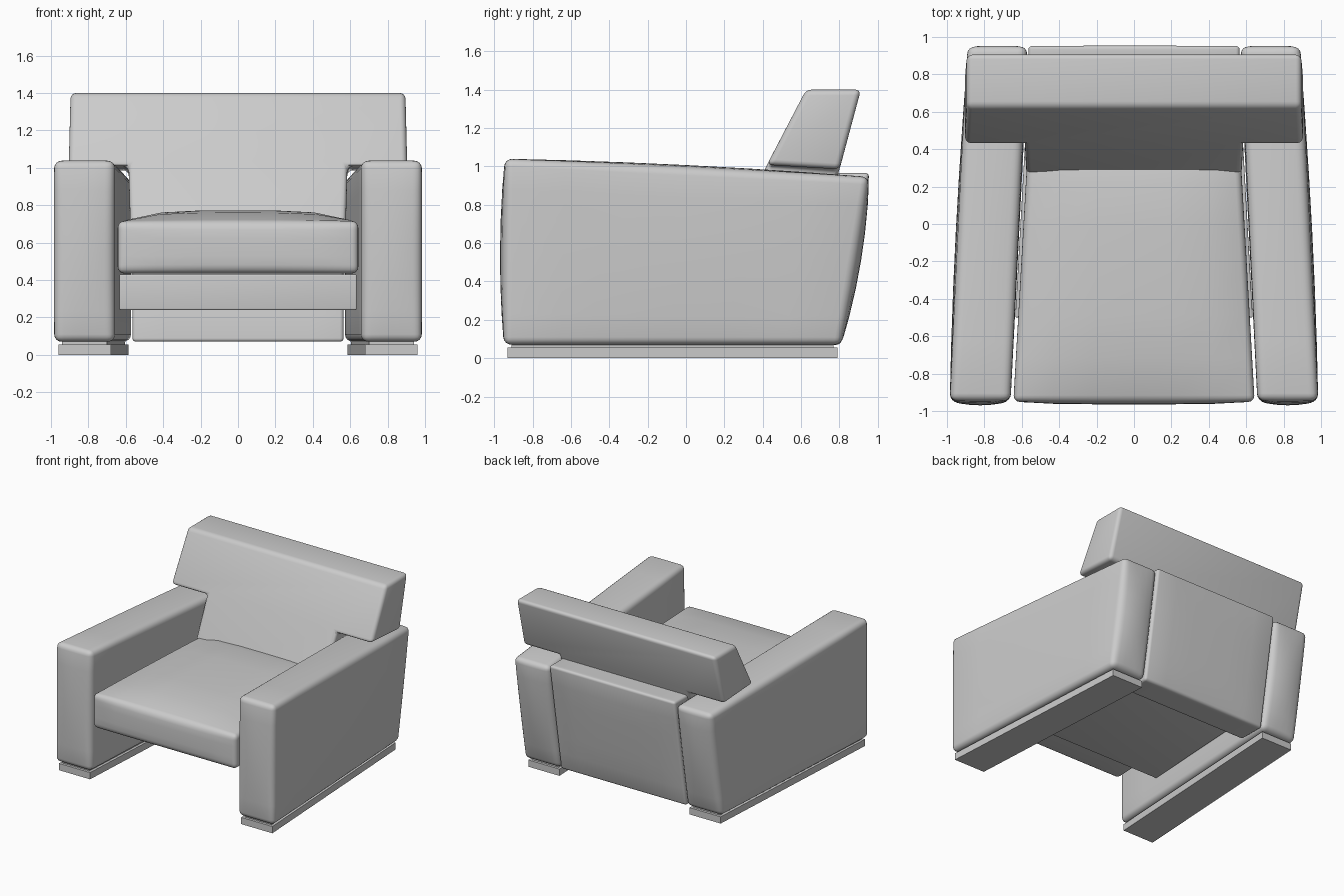
import bpy, bmesh, math
from mathutils import Vector

if "Cube" in bpy.data.objects:
    bpy.data.objects.remove(bpy.data.objects["Cube"])


def finish(name, bm, bevel, segments=4, mirror=False):
    """Round the hard edges, shade and link the part."""
    bmesh.ops.recalc_face_normals(bm, faces=bm.faces[:])
    if bevel:
        hard = [e for e in bm.edges if e.calc_face_angle(0) > math.radians(40)]
        bmesh.ops.bevel(bm, geom=hard, offset=bevel, segments=segments,
                        profile=0.5, affect='EDGES', clamp_overlap=True)
    me = bpy.data.meshes.new(name)
    bm.to_mesh(me)
    bm.free()
    ob = bpy.data.objects.new(name, me)
    bpy.context.collection.objects.link(ob)
    bpy.ops.object.select_all(action='DESELECT')
    ob.select_set(True)
    bpy.context.view_layer.objects.active = ob
    bpy.ops.object.shade_smooth_by_angle(angle=math.radians(35))
    if mirror:
        ob.modifiers.new("Mirror", 'MIRROR')
    return ob


def block(name, front, back, bevel=0.0, bulge=None, power=2, cuts=5, mirror=False):
    """Tapered block; front/back = (x0, x1, y_bottom, y_top, z_bottom, z_top).
    bulge = pillow offset for faces keyed by (axis, side)."""
    bm = bmesh.new()
    bmesh.ops.create_cube(bm, size=2)
    if bulge:
        bmesh.ops.subdivide_edges(bm, edges=bm.edges[:], cuts=cuts, use_grid_fill=True)
    for v in bm.verts:
        u = v.co.copy()
        p = Vector()
        for sx in (-1, 1):
            for sy, d in ((-1, front), (1, back)):
                for sz in (-1, 1):
                    w = (1 + sx * u.x) * (1 + sy * u.y) * (1 + sz * u.z) / 8
                    p += w * Vector((d[(sx + 1) // 2], d[2 + (sz + 1) // 2],
                                     d[4 + (sz + 1) // 2]))
        for (axis, side), amount in (bulge or {}).items():
            if abs(u[axis] - side) < 1e-4:
                a, b = [u[i] for i in range(3) if i != axis]
                p[axis] += side * amount * (1 - abs(a) ** power) * (1 - abs(b) ** power)
        v.co = p
    return finish(name, bm, bevel, mirror=mirror)


# Arms: toed in towards the back, top sloping down, padded faces
block("arm", (0.66, 0.985, -0.95, -0.945, 0.07, 1.04),
      (0.57, 0.89, 0.81, 0.955, 0.07, 0.945), bevel=0.04,
      bulge={(0, 1): 0.015, (1, -1): 0.022, (1, 1): 0.03, (2, 1): 0.014}, mirror=True)

# Plinth foot under each arm
block("foot", (0.68, 0.96, -0.93, -0.93, 0.0, 0.055),
      (0.585, 0.865, 0.79, 0.79, 0.0, 0.055), mirror=True)
block("foot_joint", (0.70, 0.94, -0.91, -0.91, 0.05, 0.08),
      (0.605, 0.845, 0.77, 0.77, 0.05, 0.08), mirror=True)

# Seat cushion with a crowned top
block("seat_cushion", (-0.645, 0.645, -0.95, -0.95, 0.435, 0.715),
      (-0.565, 0.565, 0.45, 0.45, 0.435, 0.72), bevel=0.035,
      bulge={(2, 1): 0.055, (1, -1): 0.014}, power=4)

# Seat frame, recessed below the cushion
block("seat_frame", (-0.635, 0.635, -0.5, -0.5, 0.24, 0.43),
      (-0.57, 0.57, 0.66, 0.66, 0.24, 0.43), bevel=0.008)

# Rear panel between the arms
block("back_panel", (-0.565, 0.565, 0.58, 0.72, 0.07, 0.965),
      (-0.565, 0.565, 0.805, 0.955, 0.07, 0.965), bevel=0.02,
      bulge={(1, 1): 0.015}, power=4)

# Reclined T-shaped back cushion
half = [(0.57, 0.46), (0.585, 1.0), (0.905, 1.0), (0.895, 1.4)]
outline = half + [(-x, z) for x, z in reversed(half)]
bm = bmesh.new()
fronts = [bm.verts.new((x, 0.305 + 0.51 * (z - 0.77), z + (0.008 if z == 1.0 else 0)))
          for x, z in outline]
backs = [bm.verts.new((x, 0.80 + 0.28 * (z - 1.0), z - (0.015 if z == 1.0 else 0)))
         for x, z in outline]
bm.faces.new(fronts)
bm.faces.new(backs[::-1])
for i in range(len(outline)):
    j = (i + 1) % len(outline)
    bm.faces.new((fronts[i], backs[i], backs[j], fronts[j]))
finish("back_cushion", bm, 0.03)
